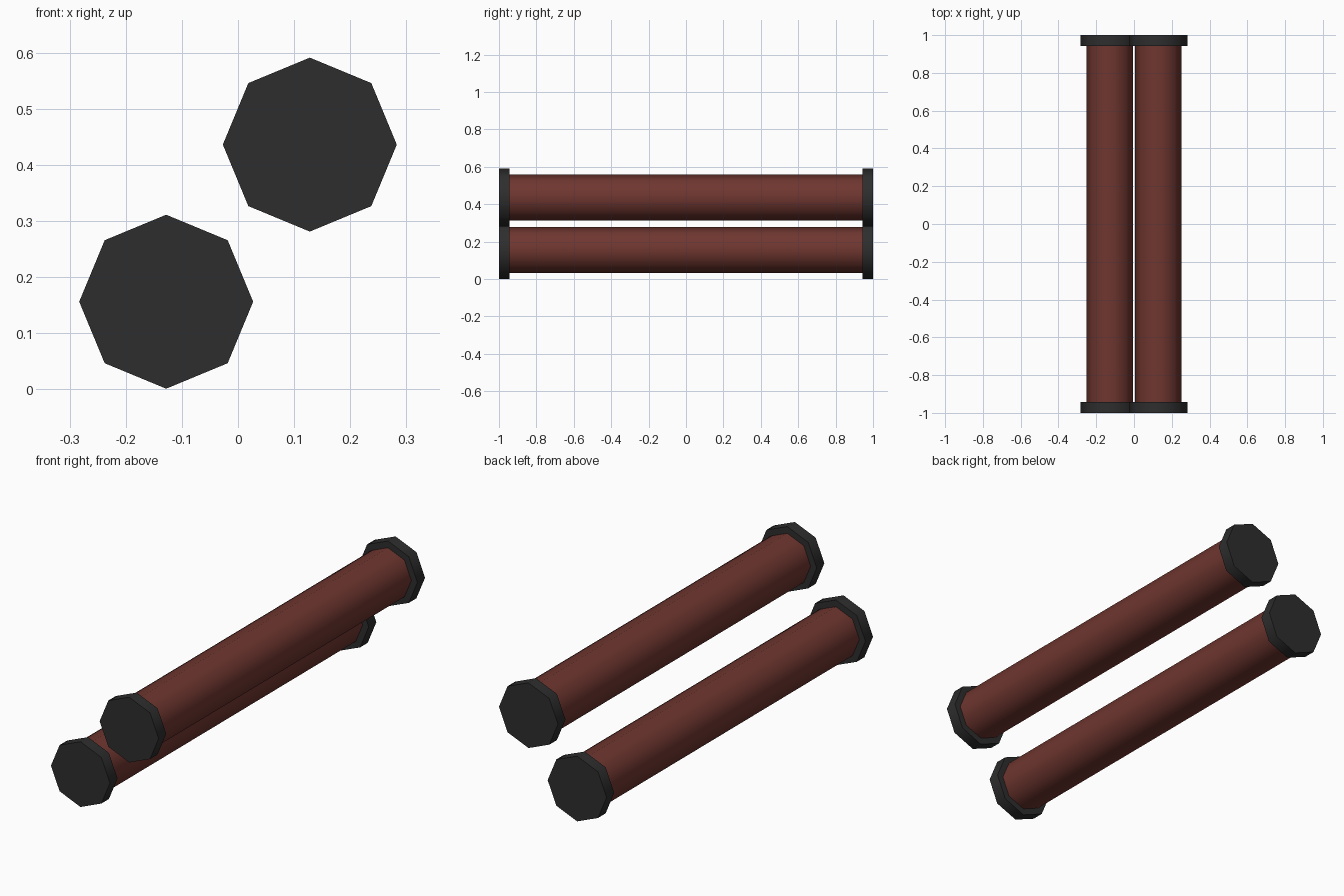
import bpy
from math import radians

cube = bpy.data.objects.get("Cube")
if cube:
    bpy.data.objects.remove(cube, do_unlink=True)


def make_material(name, rgb):
    mat = bpy.data.materials.new(name)
    mat.use_nodes = True
    color = (*rgb, 1.0)
    mat.diffuse_color = color
    mat.node_tree.nodes["Principled BSDF"].inputs["Base Color"].default_value = color
    return mat


red_brown = make_material("red_brown", (0.16, 0.037, 0.029))
charcoal = make_material("charcoal", (0.027, 0.027, 0.027))

SIDES = 8
HALF_LENGTH = 1.0
CAP_THICKNESS = 0.057
CAP_RADIUS = 0.155
TUBE_RADIUS = 0.123
EMBED = 0.01  # how far the tube reaches into each cap


def cylinder(name, radius, x, z, y_start, y_end, mat, fill):
    """Octagonal cylinder lying along y, with smooth sides and sharp rims."""
    bpy.ops.mesh.primitive_cylinder_add(
        vertices=SIDES, radius=radius, depth=y_end - y_start, end_fill_type=fill,
        location=(x, (y_start + y_end) / 2, z), rotation=(radians(90), 0, 0))
    obj = bpy.context.object
    obj.name = name
    obj.data.materials.append(mat)
    bpy.ops.object.transform_apply(location=False, rotation=True, scale=False)
    bpy.ops.object.shade_smooth_by_angle(angle=radians(60))
    return obj


# Two parallel rods, one low on the right and one high on the left
inner = HALF_LENGTH - CAP_THICKNESS
for label, x, z in (("lower_right", -0.128, 0.156), ("upper_left", 0.128, 0.436)):
    cylinder(label + "_tube", TUBE_RADIUS, x, z,
             -inner - EMBED, inner + EMBED, red_brown, 'NOTHING')
    cylinder(label + "_front_cap", CAP_RADIUS, x, z,
             -HALF_LENGTH, -inner, charcoal, 'NGON')
    cylinder(label + "_back_cap", CAP_RADIUS, x, z,
             inner, HALF_LENGTH, charcoal, 'NGON')
